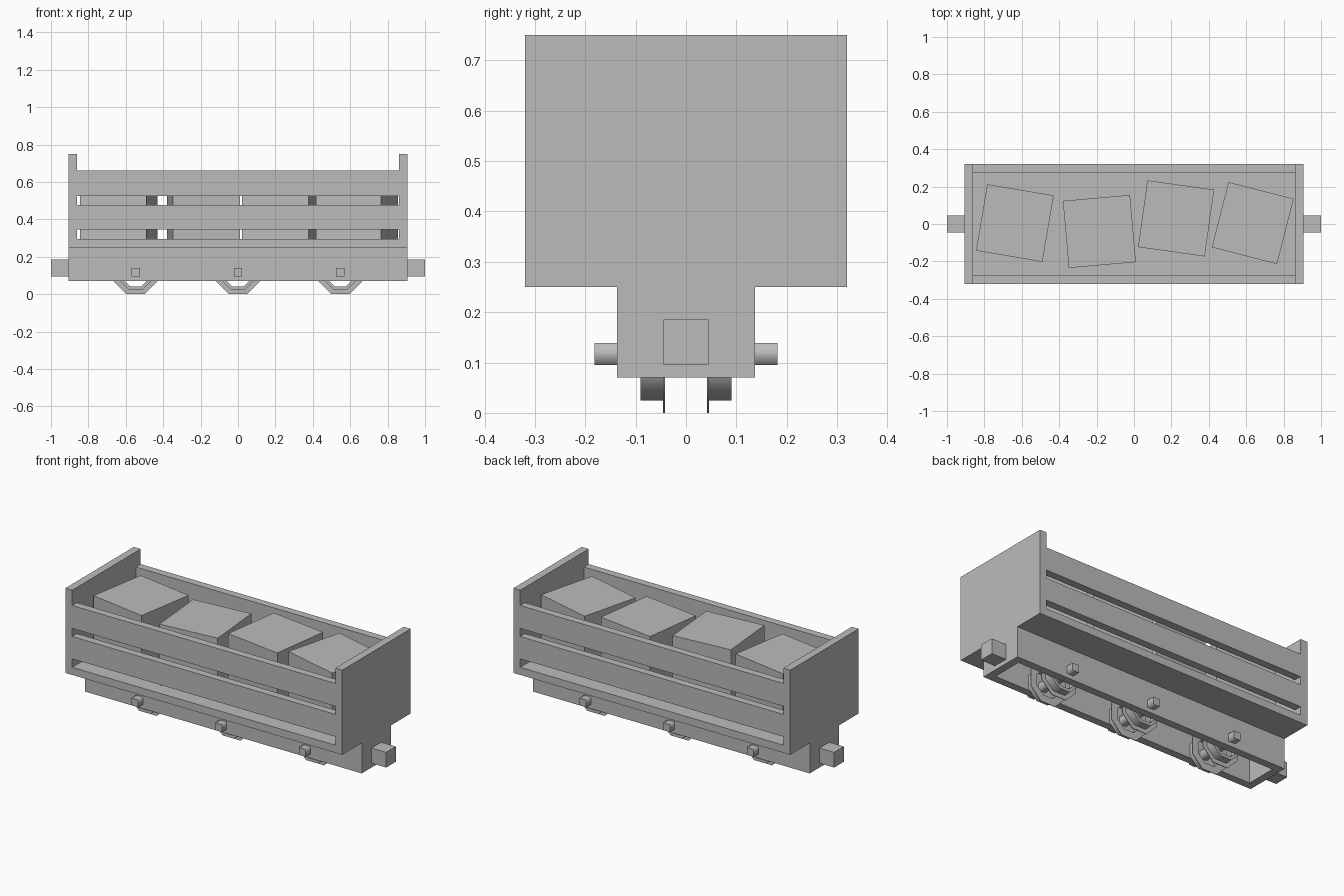
import bpy, bmesh, math
from mathutils import Matrix

cube = bpy.data.objects.get("Cube")
if cube:
    bpy.data.objects.remove(cube, do_unlink=True)

grey = bpy.data.materials.new("plain_grey")
grey.use_nodes = True
colour = (0.5, 0.5, 0.5, 1)
grey.diffuse_color = colour
grey.node_tree.nodes["Principled BSDF"].inputs["Base Color"].default_value = colour

T = 0.045          # board thickness
L, W = 0.905, 0.32  # half length and half width of the body
AXLE_Z = 0.117


def add_object(name, bm):
    bmesh.ops.recalc_face_normals(bm, faces=bm.faces)
    mesh = bpy.data.meshes.new(name)
    bm.to_mesh(mesh)
    bm.free()
    mesh.materials.append(grey)
    obj = bpy.data.objects.new(name, mesh)
    bpy.context.collection.objects.link(obj)
    return obj


def box(name, x, y, z, turn=0):
    """Box between (low, high) pairs, optionally turned about its centre."""
    bm = bmesh.new()
    spans = (x, y, z)
    size = [b - a for a, b in spans]
    centre = [(a + b) / 2 for a, b in spans]
    matrix = (Matrix.Translation(centre) @ Matrix.Rotation(math.radians(turn), 4, "Z")
              @ Matrix.Diagonal((*size, 1)))
    bmesh.ops.create_cube(bm, size=1, matrix=matrix)
    return add_object(name, bm)


def lathe(name, profile, sides, x, closed=True):
    """Turn (apothem, y) points about an axle lying along y."""
    bm = bmesh.new()
    rings = []
    for apothem, y in profile:
        r = apothem / math.cos(math.pi / sides)
        angles = [2 * math.pi * (i + 0.5) / sides for i in range(sides)]
        rings.append([bm.verts.new((x + r * math.cos(a), y, AXLE_Z + r * math.sin(a)))
                      for a in angles])
    pairs = list(zip(rings, rings[1:]))
    if closed:
        pairs.append((rings[-1], rings[0]))
    else:
        bm.faces.new(rings[0])
        bm.faces.new(rings[-1])
    for a, b in pairs:
        for i in range(sides):
            j = (i + 1) % sides
            bm.faces.new((a[i], a[j], b[j], b[i]))
    bm.normal_update()
    # Round surfaces are smooth, end faces stay flat
    for f in bm.faces:
        f.smooth = abs(f.normal.y) < 0.5
    return add_object(name, bm)


# Hollow underframe, open below
underframe = box("underframe", (-L, L), (-0.137, 0.137), (0.07, 0.25))
cutter = box("underframe_cutter", (-L + T, L - T), (-0.137 + T, 0.137 - T), (0, 0.249))
cutter.hide_render = True
cutter.hide_viewport = True
cut = underframe.modifiers.new("hollow", "BOOLEAN")
cut.object = cutter
cut.solver = "EXACT"

# Floor, end boards and couplers
box("floor", (-L + T, L - T), (-W, W), (0.25, 0.25 + T))
for side, s in (("left", 1), ("right", -1)):
    box(side + "_end_board", sorted((s * (L - T), s * L)), (-W, W), (0.25, 0.75))
    box(side + "_coupler", sorted((s * L, s)), (-T, T), (0.095, 0.185))

# Side slats with gaps between them
for side, s in (("front", -1), ("back", 1)):
    for level, span in (("lower", (0.345, 0.477)), ("upper", (0.525, 0.66))):
        box(f"{side}_{level}_slat", (-L + T, L - T), sorted((s * (W - T), s * W)), span)

# Cargo crates, loosely placed
crates = ((-0.637, 0.005, -9.6), (-0.185, -0.04, 5), (0.225, 0.03, -8), (0.635, 0.005, -14.4))
for i, (x, y, turn) in enumerate(crates):
    box(f"crate_{i + 1}", (x - 0.18, x + 0.18), (y - 0.18, y + 0.18), (0.295, 0.655), turn)

# Axles and flanged wheels
for i, x in enumerate((-0.547, 0, 0.547)):
    lathe(f"axle_{i + 1}", ((0.022, -0.182), (0.022, 0.182)), 4, x, closed=False)
    for side, s in (("front", -1), ("back", 1)):
        profile = ((0.075, 0.042), (0.117, 0.042), (0.117, 0.046),
                   (0.092, 0.046), (0.092, 0.09), (0.075, 0.09))
        lathe(f"{side}_wheel_{i + 1}", [(r, s * y) for r, y in profile], 8, x)
